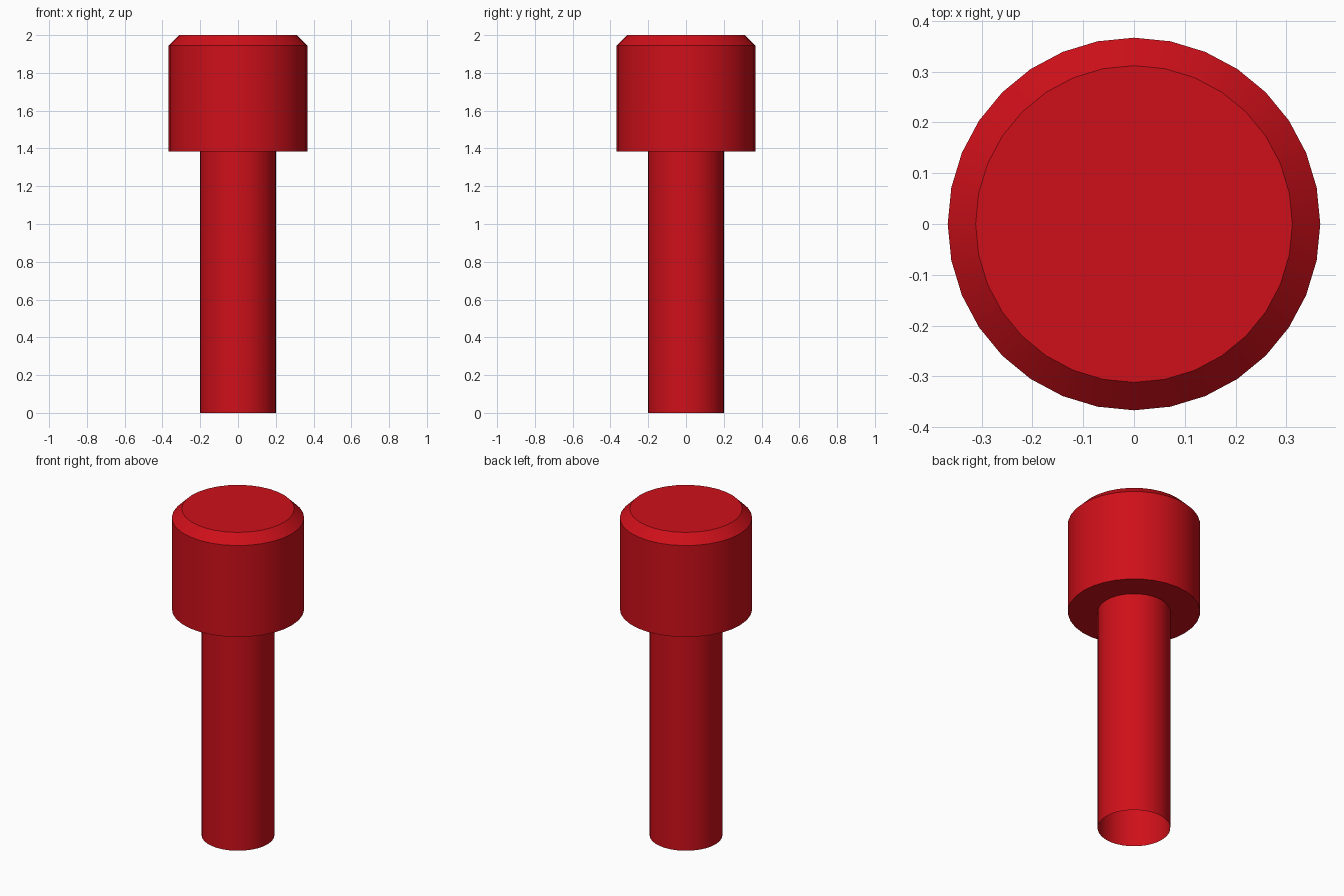
import bpy, bmesh
from math import cos, sin, tau

if "Cube" in bpy.data.objects:
    bpy.data.objects.remove(bpy.data.objects["Cube"])

SIDES = 32

# Profile (radius, height) from the open shaft bottom to the chamfered head top
profile = [(0.202, 0.0), (0.202, 1.385), (0.367, 1.385), (0.367, 1.945), (0.312, 2.0)]

bm = bmesh.new()
rings = [[bm.verts.new((r * cos(tau * i / SIDES), r * sin(tau * i / SIDES), z))
          for i in range(SIDES)] for r, z in profile]

# Walls between neighbouring rings
for low, high in zip(rings, rings[1:]):
    for i in range(SIDES):
        j = (i + 1) % SIDES
        bm.faces.new((low[i], low[j], high[j], high[i]))

# Flat head top; the shaft bottom stays open
bm.faces.new(rings[-1])

mesh = bpy.data.meshes.new("headed_pin")
bm.to_mesh(mesh)
bm.free()
pin = bpy.data.objects.new("headed_pin", mesh)
bpy.context.collection.objects.link(pin)

# Red finish
red = bpy.data.materials.new("red")
red.diffuse_color = (0.62, 0.005, 0.01, 1)
red.use_nodes = True
red.node_tree.nodes["Principled BSDF"].inputs["Base Color"].default_value = red.diffuse_color
mesh.materials.append(red)

# Smooth round walls with crisp rims
bpy.context.view_layer.objects.active = pin
pin.select_set(True)
bpy.ops.object.shade_smooth_by_angle(angle=0.52)
